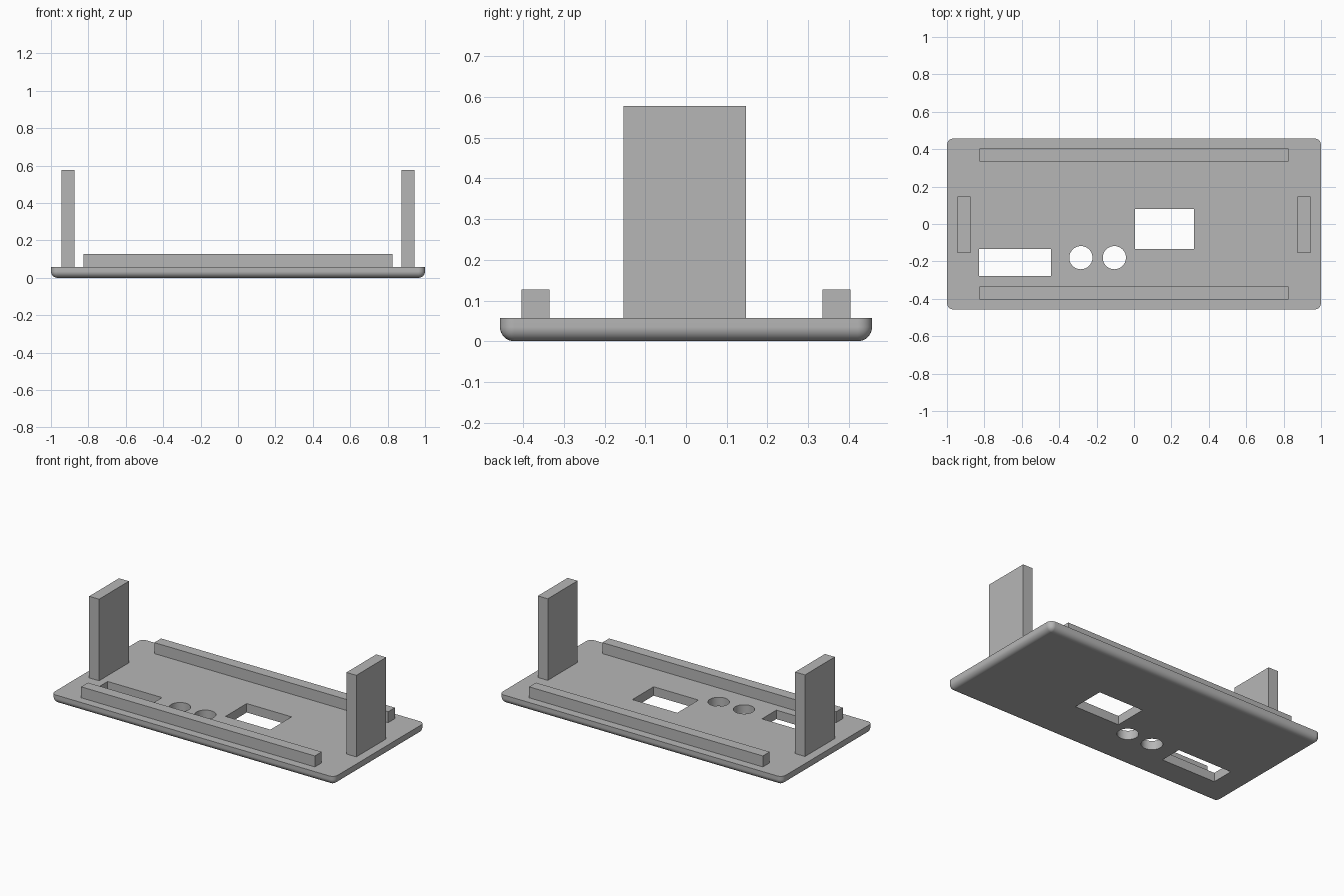
import bpy
import bmesh
import math
from mathutils import Matrix

if "Cube" in bpy.data.objects:
    bpy.data.objects.remove(bpy.data.objects["Cube"], do_unlink=True)

# Single plain grey material
grey = bpy.data.materials.new("plain_grey")
grey.use_nodes = True
colour = (0.47, 0.47, 0.47, 1)
grey.diffuse_color = colour
grey.node_tree.nodes["Principled BSDF"].inputs["Base Color"].default_value = colour

THICK = 0.057     # plate thickness
FILLET = 0.035    # rounding of plate corners and underside


def finish(name, bm):
    mesh = bpy.data.meshes.new(name)
    bm.to_mesh(mesh)
    bm.free()
    mesh.materials.append(grey)
    ob = bpy.data.objects.new(name, mesh)
    bpy.context.collection.objects.link(ob)
    return ob


def box_mesh(x, y, z):
    """Box from (min, max) pairs."""
    bm = bmesh.new()
    size = [b - a for a, b in (x, y, z)]
    mid = [(a + b) / 2 for a, b in (x, y, z)]
    bmesh.ops.create_cube(bm, size=1, matrix=Matrix.Translation(mid) @ Matrix.Diagonal((*size, 1)))
    return bm


def box(name, x, y, z):
    return finish(name, box_mesh(x, y, z))


def round_cutter(name, x, y, radius):
    bm = bmesh.new()
    bmesh.ops.create_cone(bm, cap_ends=True, segments=48, radius1=radius, radius2=radius,
                          depth=1, matrix=Matrix.Translation((x, y, 0)))
    return finish(name, bm)


# Base plate: rounded corners and underside, sharp top rim
bm = box_mesh((-1, 1), (-0.457, 0.457), (0, THICK))
edges = [e for e in bm.edges if min(v.co.z for v in e.verts) < THICK / 2]
bmesh.ops.bevel(bm, geom=edges, offset=FILLET, segments=8, profile=0.5, affect='EDGES')
plate = finish("base_plate", bm)

# Openings through the plate
through = (-0.5, 0.5)
cutters = [
    box("wide_slot_cutter", (-0.828, -0.444), (-0.278, -0.133), through),
    box("window_cutter", (0.005, 0.322), (-0.133, 0.081), through),
    round_cutter("round_hole_cutter_a", -0.284, -0.18, 0.062),
    round_cutter("round_hole_cutter_b", -0.105, -0.18, 0.062),
]
bpy.context.view_layer.objects.active = plate
for cutter in cutters:
    cutter.hide_render = True
    mod = plate.modifiers.new("opening", 'BOOLEAN')
    mod.operation = 'DIFFERENCE'
    mod.solver = 'EXACT'
    mod.object = cutter
    bpy.ops.object.modifier_apply(modifier=mod.name)
    bpy.data.objects.remove(cutter, do_unlink=True)

# Smooth fillets and hole walls, keeping the flats flat
bpy.ops.object.select_all(action='DESELECT')
plate.select_set(True)
bpy.ops.object.shade_smooth_by_angle(angle=math.radians(30))
weighted = plate.modifiers.new("flat_faces", 'WEIGHTED_NORMAL')
weighted.keep_sharp = True

# Long rails along front and back, upright posts at both ends
for side, rail, post in ((-1, "front_rail", "right_post"), (1, "back_rail", "left_post")):
    box(rail, (-0.826, 0.826), sorted((side * 0.335, side * 0.404)), (THICK, 0.127))
    box(post, sorted((side * 0.874, side * 0.944)), (-0.154, 0.147), (THICK, 0.578))
